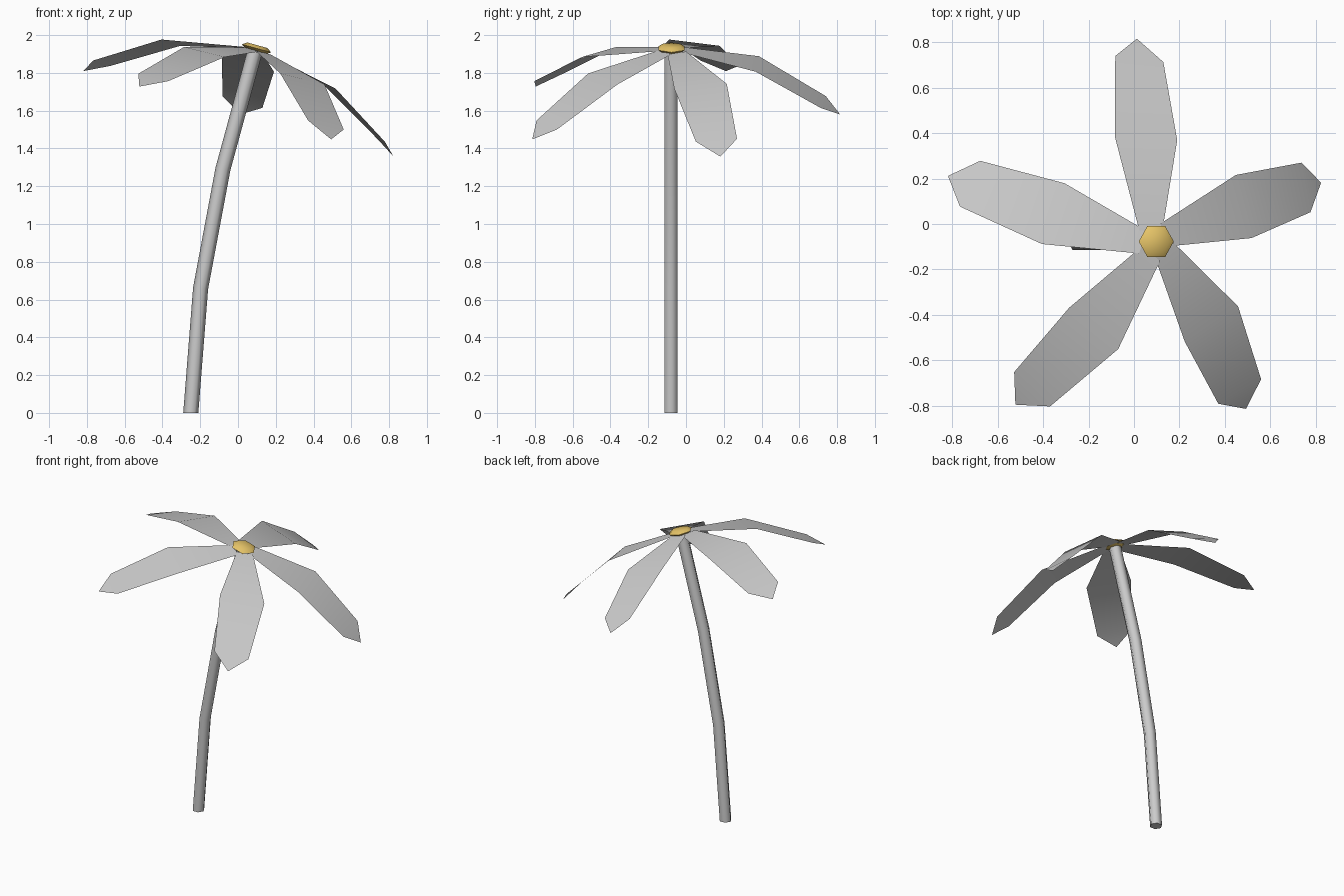
import bpy, bmesh
from math import radians, cos, sin, pi
from mathutils import Vector, Matrix

if "Cube" in bpy.data.objects:
    bpy.data.objects.remove(bpy.data.objects["Cube"])

SIDES = 6
TILT = 15.4                                  # lean of the flower head
HEAD = Vector((0.09, -0.08, 1.92))


def finish(name, bm, angle):
    mesh = bpy.data.meshes.new(name)
    bm.to_mesh(mesh)
    bm.free()
    obj = bpy.data.objects.new(name, mesh)
    bpy.context.collection.objects.link(obj)
    bpy.ops.object.select_all(action='DESELECT')
    obj.select_set(True)
    bpy.context.view_layer.objects.active = obj
    bpy.ops.object.shade_smooth_by_angle(angle=radians(angle))
    return obj


def loft(name, rings, angle):
    """Skin hexagonal rings given as (centre, radius, tilt about y)."""
    bm = bmesh.new()
    loops = []
    for centre, r, tilt in rings:
        rot = Matrix.Rotation(radians(tilt), 3, 'Y')
        loops.append([bm.verts.new(Vector(centre) + rot @ Vector(
            (r * cos(2 * pi * i / SIDES), r * sin(2 * pi * i / SIDES), 0)))
            for i in range(SIDES)])
    for a, b in zip(loops, loops[1:]):
        for i in range(SIDES):
            j = (i + 1) % SIDES
            bm.faces.new((a[i], a[j], b[j], b[i]))
    bm.faces.new(loops[0][::-1])
    bm.faces.new(loops[-1])
    return finish(name, bm, angle)


# Bent stem
loft("stem", [((-0.25, -0.08, 0), 0.04, 0),
              ((-0.198, -0.08, 0.66), 0.04, 8),
              ((-0.08, -0.08, 1.29), 0.04, 13),
              ((0.09, -0.08, 1.915), 0.04, TILT)], 70)

# Golden flower centre, a flattened hexagonal button
mid = Vector((0.098, -0.077, 1.93))
axis = Matrix.Rotation(radians(TILT), 3, 'Y') @ Vector((0, 0, 1))
disc = loft("flower_centre", [(mid + axis * h, r, TILT) for h, r in
                              ((-0.02, 0.05), (0, 0.08), (0.017, 0.055))], 70)
gold = bpy.data.materials.new("gold")
gold.diffuse_color = (0.8, 0.56, 0.14, 1)
gold.use_nodes = True
gold.node_tree.nodes["Principled BSDF"].inputs["Base Color"].default_value = gold.diffuse_color
disc.data.materials.append(gold)

# Petal outline as (outward, sideways, up) pairs from base to end, then the tip
PAIRS = [((0.05, 0.070, 0.0), (0.05, -0.035, 0.0)),
         ((0.463, 0.168, -0.077), (0.451, -0.119, -0.083)),
         ((0.818, 0.116, -0.280), (0.795, -0.105, -0.284))]
TIP = (0.896, 0.0, -0.348)

# Five drooping petals around the tilted head
for k in range(5):
    place = (Matrix.Translation(HEAD) @ Matrix.Rotation(radians(TILT), 4, 'Y')
             @ Matrix.Rotation(radians(17 + 72 * k), 4, 'Z'))
    bm = bmesh.new()
    rows = [[bm.verts.new(place @ Vector(p)) for p in pair] for pair in PAIRS]
    for (al, ar), (bl, br) in zip(rows, rows[1:]):
        bm.faces.new((al, ar, br, bl))
    left, right = rows[-1]
    bm.faces.new((left, right, bm.verts.new(place @ Vector(TIP))))
    finish(f"petal_{k + 1}", bm, 60)
